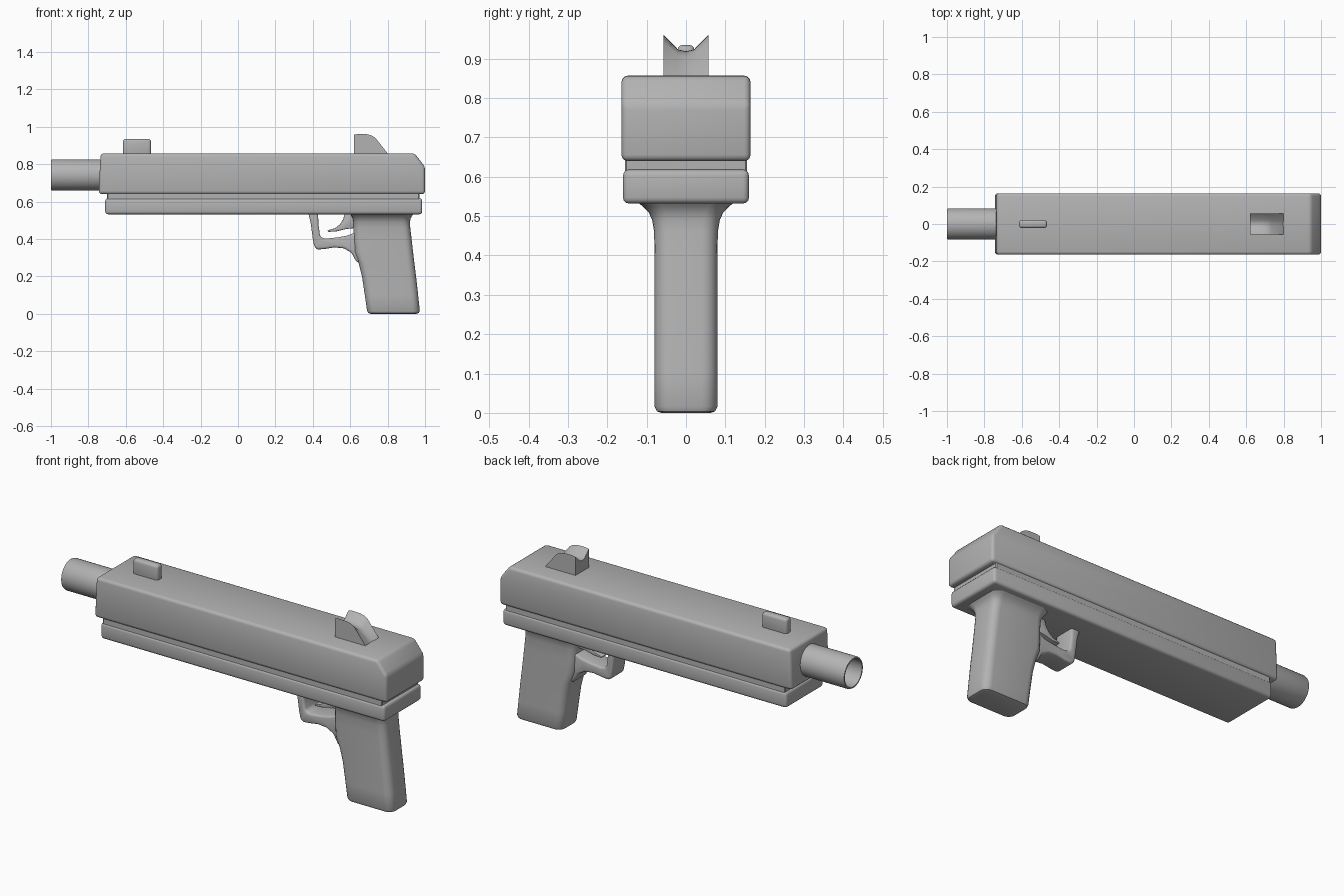
import bpy, bmesh, math

if "Cube" in bpy.data.objects:
    bpy.data.objects.remove(bpy.data.objects["Cube"])

grey = bpy.data.materials.new("plain grey")
grey.diffuse_color = (0.45, 0.45, 0.45, 1)
grey.use_nodes = True
grey.node_tree.nodes["Principled BSDF"].inputs["Base Color"].default_value = grey.diffuse_color


def finish(name, bm, bevel=0.0, segments=3, angle=35):
    """Bevel the sharp edges, then turn the bmesh into a smooth-shaded object."""
    bmesh.ops.recalc_face_normals(bm, faces=bm.faces)
    if bevel:
        edges = [e for e in bm.edges if e.calc_face_angle(0) > math.radians(30)]
        bmesh.ops.bevel(bm, geom=edges, offset=bevel, segments=segments,
                        profile=0.5, affect='EDGES', clamp_overlap=True)
    mesh = bpy.data.meshes.new(name)
    bm.to_mesh(mesh)
    bm.free()
    mesh.materials.append(grey)
    obj = bpy.data.objects.new(name, mesh)
    bpy.context.collection.objects.link(obj)
    bpy.ops.object.select_all(action='DESELECT')
    obj.select_set(True)
    bpy.context.view_layer.objects.active = obj
    bpy.ops.object.shade_smooth_by_angle(angle=math.radians(angle))
    return obj


def prism(name, outline, half_width, bevel, segments=3):
    """Extrude an x-z outline across y."""
    bm = bmesh.new()
    face = bm.faces.new([bm.verts.new((x, -half_width, z)) for x, z in outline])
    out = bmesh.ops.extrude_face_region(bm, geom=[face])
    for v in out["geom"]:
        if isinstance(v, bmesh.types.BMVert):
            v.co.y = half_width
    return finish(name, bm, bevel, segments)


def box_outline(x0, x1, z0, z1):
    return [(x0, z0), (x1, z0), (x1, z1), (x0, z1)]


def loft(name, rings):
    """Skin equal-length rings and cap both ends."""
    bm = bmesh.new()
    rows = [[bm.verts.new(p) for p in ring] for ring in rings]
    n = len(rows[0])
    for a, b in zip(rows, rows[1:]):
        for i in range(n):
            j = (i + 1) % n
            bm.faces.new((a[i], a[j], b[j], b[i]))
    bm.faces.new(rows[0])
    bm.faces.new(rows[-1])
    return finish(name, bm)


def rounded_ring(z, x0, x1, hy, r, steps=5):
    """Rounded rectangle in the x-y plane."""
    pts = []
    for k, (sx, sy) in enumerate([(1, 1), (-1, 1), (-1, -1), (1, -1)]):
        cx = x1 - r if sx > 0 else x0 + r
        for i in range(steps + 1):
            a = math.pi / 2 * (k + i / steps)
            pts.append((cx + r * math.cos(a), sy * (hy - r) + r * math.sin(a), z))
    return pts


def circle_ring(x, r, zc=0.742, n=40):
    return [(x, r * math.cos(2 * math.pi * i / n), zc + r * math.sin(2 * math.pi * i / n))
            for i in range(n)]


# Slide with sloped rear top corner
prism("slide", [(-0.745, 0.64), (1.0, 0.64), (1.0, 0.785), (0.945, 0.857), (-0.735, 0.857)],
      0.164, 0.016)

# Recessed band between slide and frame, then the frame itself
prism("recess_band", box_outline(-0.70, 0.97, 0.60, 0.66), 0.155, 0.004, 1)
prism("lower_frame", box_outline(-0.71, 0.985, 0.532, 0.618), 0.160, 0.015)

# Hollow barrel
loft("barrel", [circle_ring(x, r) for x, r in
                [(-0.70, 0.083), (-0.993, 0.083), (-1.0, 0.080), (-1.0, 0.073), (-0.75, 0.073)]])

# Front sight blade
prism("front_sight", box_outline(-0.615, -0.465, 0.84, 0.935), 0.022, 0.014)

# Rear sight: V-notched section swept along x, falling away at the back
sight = []
for x, h in [(0.62, 0.957), (0.64, 0.961), (0.69, 0.96), (0.715, 0.953),
             (0.735, 0.94), (0.80, 0.858)]:
    notch = 0.85 + (h - 0.85) * 0.64
    sight.append([(x, -0.057, 0.84), (x, 0.057, 0.84), (x, 0.057, h), (x, 0.02, notch + 0.002),
                  (x, 0, notch - 0.002), (x, -0.02, notch + 0.002), (x, -0.057, h)])
loft("rear_sight", sight)

# Grip with a flared top and a rounded foot: z, x front, x back, half width, corner radius
grip = [(0.0, 0.708, 0.955, 0.062, 0.030), (0.004, 0.696, 0.967, 0.074, 0.036),
        (0.016, 0.690, 0.972, 0.080, 0.040), (0.10, 0.678, 0.963, 0.080, 0.040),
        (0.20, 0.663, 0.952, 0.080, 0.040), (0.27, 0.645, 0.943, 0.080, 0.040),
        (0.33, 0.622, 0.936, 0.080, 0.040), (0.40, 0.618, 0.928, 0.080, 0.040),
        (0.46, 0.618, 0.921, 0.081, 0.040), (0.49, 0.618, 0.919, 0.086, 0.042),
        (0.51, 0.614, 0.923, 0.095, 0.045), (0.525, 0.606, 0.932, 0.110, 0.050),
        (0.54, 0.598, 0.945, 0.130, 0.055)]
loft("grip", [rounded_ring(*g) for g in grip])

# Trigger guard loop, open towards the grip
prism("trigger_guard",
      [(0.375, 0.54), (0.388, 0.49), (0.400, 0.40), (0.408, 0.358), (0.425, 0.343),
       (0.465, 0.347), (0.515, 0.355), (0.565, 0.350), (0.605, 0.328), (0.635, 0.275),
       (0.70, 0.275), (0.70, 0.44), (0.625, 0.435), (0.585, 0.418), (0.53, 0.408),
       (0.47, 0.402), (0.448, 0.405), (0.438, 0.42), (0.430, 0.48), (0.428, 0.54)],
      0.058, 0.012)

# Curved trigger
prism("trigger",
      [(0.572, 0.54), (0.562, 0.505), (0.545, 0.478), (0.520, 0.458), (0.478, 0.446),
       (0.482, 0.438), (0.525, 0.440), (0.575, 0.453), (0.640, 0.460), (0.640, 0.54)],
      0.034, 0.004, 2)
